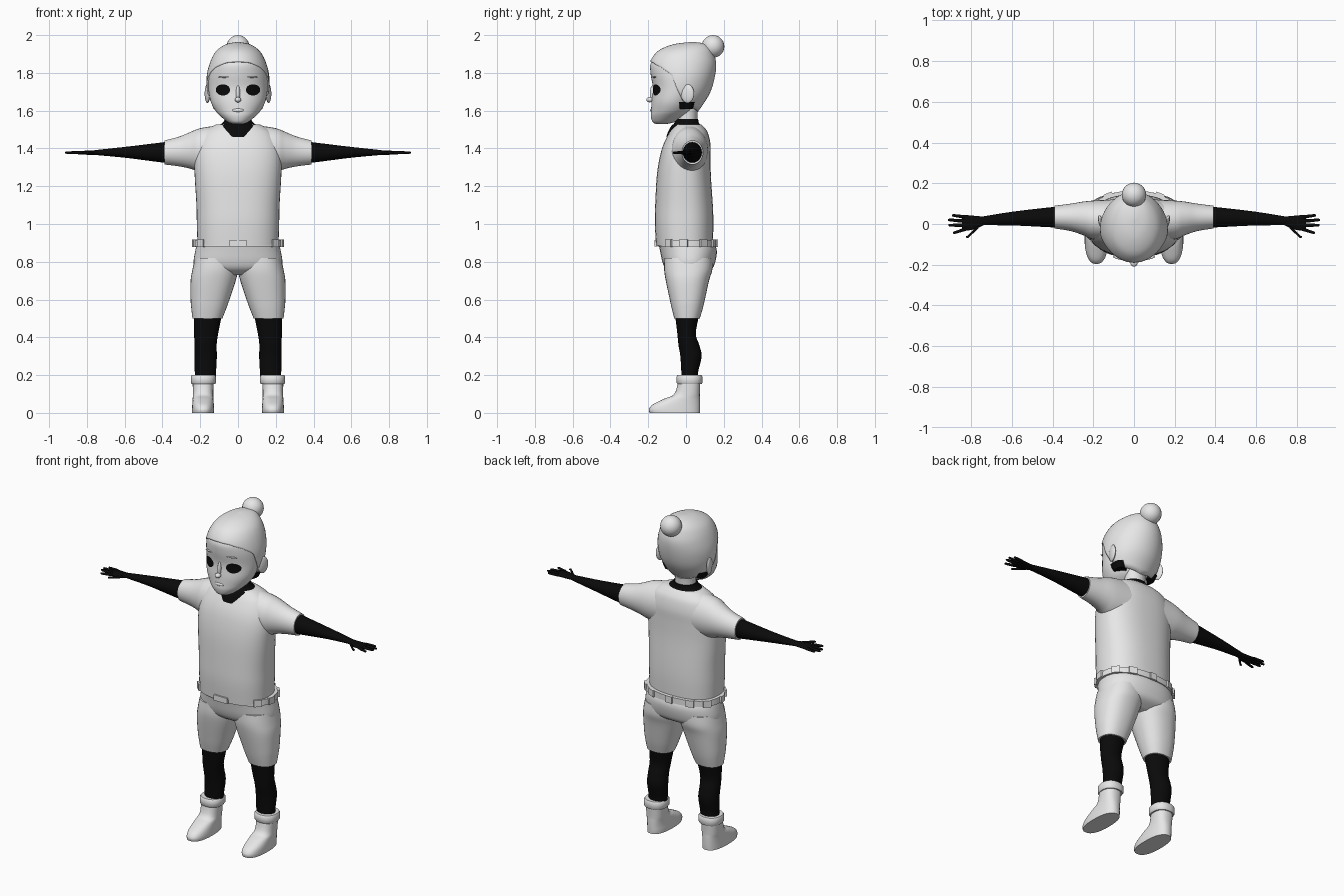
import bpy, bmesh, math
from mathutils import Matrix, Vector

if "Cube" in bpy.data.objects:
    bpy.data.objects.remove(bpy.data.objects["Cube"])


def material(name, v):
    m = bpy.data.materials.new(name)
    m.diffuse_color = (v, v, v, 1)
    m.use_nodes = True
    m.node_tree.nodes["Principled BSDF"].inputs["Base Color"].default_value = m.diffuse_color
    return m


GREY = material("light_grey", 0.8)
BLACK = material("black", 0.003)


def finish(bm, name, mat, mirror=False, angle=50):
    bmesh.ops.recalc_face_normals(bm, faces=bm.faces)
    me = bpy.data.meshes.new(name)
    bm.to_mesh(me)
    bm.free()
    me.materials.append(mat)
    me.polygons.foreach_set("use_smooth", [True] * len(me.polygons))
    me.set_sharp_from_angle(angle=math.radians(angle))
    ob = bpy.data.objects.new(name, me)
    bpy.context.collection.objects.link(ob)
    if mirror:
        ob.modifiers.new("mirror", 'MIRROR').use_mirror_merge = False
    return ob


def smooth_rows(rows, k):
    """Catmull-Rom interpolation between cross-section rows."""
    out = []
    for i in range(len(rows) - 1):
        a, b, c, d = (rows[max(0, min(len(rows) - 1, i + j))] for j in (-1, 0, 1, 2))
        for s in range(k):
            t = s / k
            out.append([q + 0.5 * t * (r - p + t * (2*p - 5*q + 4*r - e + t * (3*(q - r) + e - p)))
                        for p, q, r, e in zip(a, b, c, d)])
    return out + [list(rows[-1])]


def oval(row, a, p):
    """Point at angle a (0 = low v side) of a rounded cross-section."""
    _, u0, u1, v0, v1 = row
    s, c = math.sin(a), math.cos(a)
    s = math.copysign(abs(s) ** (2 / p), s)
    c = math.copysign(abs(c) ** (2 / p), c)
    return (u0 + u1) / 2 + (u1 - u0) / 2 * s, (v0 + v1) / 2 - (v1 - v0) / 2 * c


def skin(bm, rings, caps=True):
    loops = [[bm.verts.new(co) for co in ring] for ring in rings]
    n = len(loops[0])
    for lo, hi in zip(loops, loops[1:]):
        for i in range(n):
            bm.faces.new((lo[i], lo[(i + 1) % n], hi[(i + 1) % n], hi[i]))
    if caps:
        bm.faces.new(loops[0])
        bm.faces.new(loops[-1])


def loft(name, rows, mat, axis='Z', p=2.0, k=4, n=32, mirror=False):
    """Rows are (position, u_low, u_high, v_low, v_high)."""
    rings = []
    for row in smooth_rows(rows, k):
        pts = [oval(row, 2 * math.pi * i / n, p) for i in range(n)]
        rings.append([(u, v, row[0]) if axis == 'Z' else (row[0], u, v) for u, v in pts])
    bm = bmesh.new()
    skin(bm, rings)
    return finish(bm, name, mat, mirror)


def centred(rows):
    """(z, half width, front, back) to full rows."""
    return [(z, -w, w, f, b) for z, w, f, b in rows]


def ball(name, loc, size, mat, mirror=False, rot=0):
    bm = bmesh.new()
    bmesh.ops.create_uvsphere(bm, u_segments=24, v_segments=14, radius=1)
    bm.transform(Matrix.Translation(loc) @ Matrix.Rotation(rot, 4, 'Z') @ Matrix.Diagonal((*size, 1)))
    return finish(bm, name, mat, mirror)


def box(name, loc, size, mat, rot=0):
    bm = bmesh.new()
    bmesh.ops.create_cube(bm, size=1)
    bm.transform(Matrix.Translation(loc) @ Matrix.Rotation(rot, 4, 'Z') @ Matrix.Diagonal((*size, 1)))
    return finish(bm, name, mat, angle=30)


# Head and face
head = loft("head", centred([
    (1.53, .03, -.16, -.10), (1.54, .055, -.177, -.06), (1.57, .092, -.186, -.01),
    (1.60, .12, -.185, .03), (1.65, .145, -.182, .06), (1.72, .157, -.175, .10),
    (1.80, .157, -.188, .13), (1.86, .14, -.182, .14), (1.92, .09, -.11, .11)]), GREY, n=48)
ball("nose_tip", (0, -.192, 1.658), (.017, .018, .014), GREY)
ball("nose_bridge", (0, -.176, 1.69), (.011, .015, .045), GREY)
ball("lips", (0, -.182, 1.602), (.03, .008, .009), GREY)
ball("ear", (.162, .008, 1.69), (.012, .036, .05), GREY, True, -.25)
ball("brow", (.07, -.168, 1.778), (.035, .007, .004), GREY, True, .22)

# Eyes: thin discs laid on the face
bm = bmesh.new()
skin(bm, [[(.078 + .037 * r * math.cos(a), -.3, 1.71 + .03 * r * math.sin(a))
           for a in (math.tau * i / 24 for i in range(24))] for r in (.05, .35, .7, 1)], caps=False)
bm.faces.new([v for v in bm.verts][:24])
eyes = finish(bm, "eyes", BLACK)
wrap = eyes.modifiers.new("lay_on_face", 'SHRINKWRAP')
wrap.target = head
wrap.wrap_method = 'PROJECT'
wrap.use_project_y = True
wrap.use_positive_direction = True
wrap.use_negative_direction = False
wrap.wrap_mode = 'ABOVE_SURFACE'
wrap.offset = .004
eyes.modifiers.new("mirror", 'MIRROR')

# Hair cap whose lower edge follows the hairline
hair_rows = smooth_rows(centred([
    (1.59, .10, -.10, .06), (1.64, .142, -.17, .095), (1.70, .163, -.19, .13),
    (1.78, .166, -.197, .153), (1.85, .15, -.193, .16), (1.90, .127, -.165, .148),
    (1.93, .10, -.125, .135), (1.953, .06, -.06, .11), (1.963, .01, .02, .05)]), 4)
hairline = [(0, 1.86), (25, 1.855), (50, 1.83), (72, 1.79), (82, 1.72), (98, 1.65), (130, 1.61), (180, 1.59)]


def sample(table, t):
    for a, b in zip(table, table[1:]):
        if t <= b[0]:
            f = max(0, (t - a[0]) / (b[0] - a[0]))
            return [p + (q - p) * f for p, q in zip(a, b)]
    return list(table[-1])


rings = []
for j in range(25):
    ring = []
    for i in range(64):
        a = math.tau * i / 64
        low = sample(hairline, math.degrees(min(a, math.tau - a)))[1]
        z = 1.963 - (1.963 - low) * (j / 24) ** 1.6
        ring.append((*oval(sample(hair_rows, z), a, 2), z))
    rings.append(ring)
bm = bmesh.new()
skin(bm, rings, caps=False)
bm.faces.new([v for v in bm.verts][:64])
hair = finish(bm, "hair", GREY)
thick = hair.modifiers.new("thickness", 'SOLIDIFY')
thick.thickness = .01
thick.offset = -1
ball("hair_bun", (0, .143, 1.94), (.06, .06, .06), GREY)

# Neck, collar and dark patch below each ear
loft("neck", centred([(1.50, .065, -.05, .06), (1.57, .06, -.05, .06), (1.66, .065, -.05, .07)]), GREY)
loft("collar", centred([(1.46, .09, -.105, .06), (1.49, .113, -.094, .085), (1.52, .112, -.077, .086),
                        (1.532, .085, -.063, .07), (1.555, .068, -.057, .064)]), BLACK)
loft("jaw_patch", [(1.608, .07, .128, -.035, .035), (1.645, .07, .143, -.055, .045)], BLACK,
     p=3, k=1, mirror=True)

# Shirt and arms
loft("shirt", centred([
    (.885, .214, -.158, .142), (1.0, .218, -.165, .145), (1.1, .22, -.163, .142),
    (1.25, .229, -.155, .132), (1.35, .232, -.14, .13), (1.42, .22, -.12, .13),
    (1.48, .19, -.09, .117), (1.51, .15, -.07, .098), (1.527, .115, -.056, .08)]), GREY, p=2.4, n=48)
loft("sleeve", [(.10, -.08, .12, 1.26, 1.523), (.2, -.075, .115, 1.275, 1.507), (.25, -.055, .11, 1.292, 1.488),
                (.31, -.035, .1, 1.305, 1.463), (.39, -.022, .09, 1.315, 1.442)], GREY, 'X', mirror=True)
loft("arm", [(.37, -.018, .086, 1.322, 1.436), (.45, -.014, .078, 1.332, 1.426), (.6, -.007, .06, 1.351, 1.408),
             (.75, -.006, .036, 1.365, 1.392)], BLACK, 'X', n=24, mirror=True)
loft("palm", [(.74, -.006, .036, 1.366, 1.392), (.78, -.025, .04, 1.366, 1.389), (.83, -.033, .044, 1.368, 1.387),
              (.845, -.028, .04, 1.371, 1.384)], BLACK, 'X', n=24, mirror=True)
for x0, y0, x1, y1 in ((.83, .034, .895, .042), (.835, .014, .915, .02), (.835, -.006, .912, -.006),
                       (.825, -.024, .89, -.042), (.765, -.012, .825, -.062)):
    r = .0095
    loft("finger", [(x0, y0 - r, y0 + r, 1.369, 1.387), (x1 - .01, y1 - .007, y1 + .007, 1.371, 1.384),
                    (x1, y1 - .003, y1 + .003, 1.375, 1.381)], BLACK, 'X', k=2, n=10, mirror=True)

# Trousers
loft("trouser_hips", centred([(.73, .17, -.06, .08), (.76, .225, -.105, .135), (.80, .235, -.125, .155),
                              (.86, .226, -.138, .163), (.91, .214, -.148, .145)]), GREY, p=2.3, n=48)
loft("trouser_leg", [(.50, .083, .241, -.062, .073), (.55, .063, .247, -.075, .088), (.6, .045, .251, -.086, .1),
                     (.7, .012, .251, -.107, .122), (.76, .0, .241, -.116, .14), (.82, .0, .228, -.115, .14)],
     GREY, p=2.3, mirror=True)

# Belt with loops and buckle
loft("belt", centred([(.88, .234, -.152, .163), (.915, .232, -.152, .163)]), GREY, p=2.3, k=1, n=48)
box("buckle", (0, -.161, .898), (.09, .014, .034), GREY)
for deg in (55, 85, 120, 150, 180, 210, 240, 275, 305):
    a = math.radians(deg)
    x, y = oval((0, -.234, .234, -.152, .163), a, 2.3)
    box("belt_loop", (x, y, .898), (.045, .014, .04), GREY, math.atan2(x / .234 ** 2, -(y - .005) / .157 ** 2))

# Lower legs and boots
loft("lower_leg", [(.17, .12, .228, -.025, .065), (.22, .116, .229, -.025, .065), (.3, .112, .231, -.03, .083),
                   (.36, .113, .231, -.04, .07), (.42, .105, .232, -.046, .052), (.52, .085, .233, -.058, .07)],
     BLACK, n=24, mirror=True)
loft("boot", [(0, .127, .243, -.193, .074), (.02, .126, .243, -.196, .075), (.045, .128, .242, -.175, .075),
              (.075, .13, .24, -.115, .074), (.1, .131, .239, -.062, .073), (.165, .13, .24, -.042, .076)],
     GREY, p=2.4, mirror=True)
loft("boot_cuff", [(.152, .122, .245, -.044, .082), (.16, .116, .25, -.05, .087), (.192, .116, .25, -.05, .087),
                   (.2, .122, .245, -.044, .082)], GREY, p=2.3, k=1, mirror=True)
